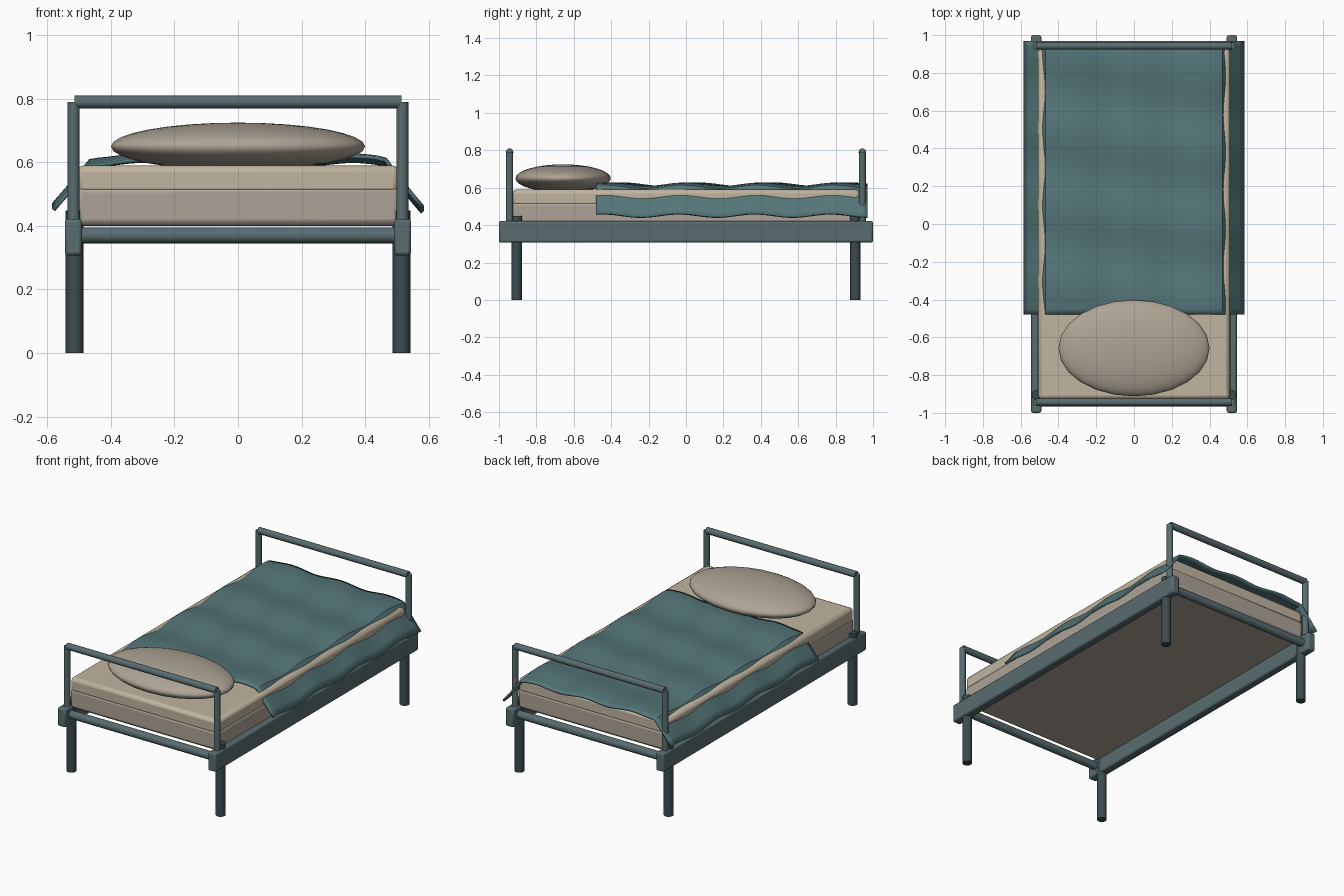
import bpy
from math import radians, sin

if "Cube" in bpy.data.objects:
    bpy.data.objects.remove(bpy.data.objects["Cube"])


def material(name, r, g, b):
    m = bpy.data.materials.new(name)
    m.diffuse_color = (r, g, b, 1)
    m.use_nodes = True
    m.node_tree.nodes["Principled BSDF"].inputs["Base Color"].default_value = m.diffuse_color
    return m


FRAME = material("painted_metal", 0.10, 0.15, 0.16)
DARK = material("dark_metal", 0.045, 0.07, 0.08)
BLANKET = material("teal_cloth", 0.09, 0.18, 0.19)
SHEET = material("cream_cloth", 0.53, 0.46, 0.35)
TICKING = material("mattress_cloth", 0.42, 0.37, 0.31)
PILLOW = material("pillow_cloth", 0.42, 0.37, 0.30)


def finish(ob, name, mat):
    ob.name = name
    ob.data.materials.append(mat)
    bpy.ops.object.shade_smooth_by_angle(angle=radians(35))
    return ob


def box(name, lo, hi, bevel, mat, segments=2):
    bpy.ops.mesh.primitive_cube_add(size=1, location=[(a + b) / 2 for a, b in zip(lo, hi)])
    ob = bpy.context.object
    ob.scale = [b - a for a, b in zip(lo, hi)]
    bpy.ops.object.transform_apply(location=False, rotation=False, scale=True)
    finish(ob, name, mat)
    mod = ob.modifiers.new("soft_edges", 'BEVEL')
    mod.width, mod.segments = bevel, segments
    return ob


def rod(name, centre, radius, length, mat, along_x=False):
    bpy.ops.mesh.primitive_cylinder_add(vertices=16, radius=radius, depth=length, location=centre,
                                        rotation=(0, radians(90) if along_x else 0, 0))
    return finish(bpy.context.object, name, mat)


# Side rails, legs and end posts
for sx, side in ((-1, "left"), (1, "right")):
    x = sx * 0.518
    box(f"{side}_side_rail", (x - 0.027, -1, 0.307), (x + 0.027, 1, 0.422), 0.01, FRAME)
    for sy, end in ((-1, "front"), (1, "back")):
        rod(f"{end}_{side}_leg", (sx * 0.514, sy * 0.905, 0.224), 0.028, 0.448, DARK)
        rod(f"{end}_{side}_post", (sx * 0.517, sy * 0.943, 0.59), 0.019, 0.40, FRAME)

# End bars
for sy, end in ((-1, "front"), (1, "back")):
    rod(f"{end}_top_bar", (0, sy * 0.943, 0.79), 0.02, 1.03, FRAME, True)
    rod(f"{end}_lower_bar", (0, sy * 0.94, 0.37), 0.025, 1.03, FRAME, True)

# Mattress and fitted sheet
box("mattress", (-0.51, -0.93, 0.40), (0.51, 0.93, 0.525), 0.02, TICKING)
box("sheet", (-0.508, -0.928, 0.50), (0.508, 0.928, 0.59), 0.02, SHEET)

# Pillow
bpy.ops.mesh.primitive_uv_sphere_add(segments=24, ring_count=16, radius=1, location=(0, -0.657, 0.65))
bpy.context.object.scale = (0.40, 0.255, 0.075)
finish(bpy.context.object, "pillow", PILLOW)

# Rippled blanket with side flaps sloping outward
bpy.ops.mesh.primitive_grid_add(x_subdivisions=40, y_subdivisions=48, size=2)
blanket = bpy.context.object
for v in blanket.data.vertices:
    x, y = v.co.x * 0.585, 0.245 + v.co.y * 0.725
    drop = max(0, abs(x) - 0.465) * 1.28
    z = 0.612 - drop + 0.009 * sin(15.5 * y + 2 * x + 1) + 0.007 * sin(19 * x + 1)
    v.co = (x, y, z)
finish(blanket, "blanket", BLANKET)
thick = blanket.modifiers.new("cloth_thickness", 'SOLIDIFY')
thick.thickness, thick.offset = 0.012, -1
